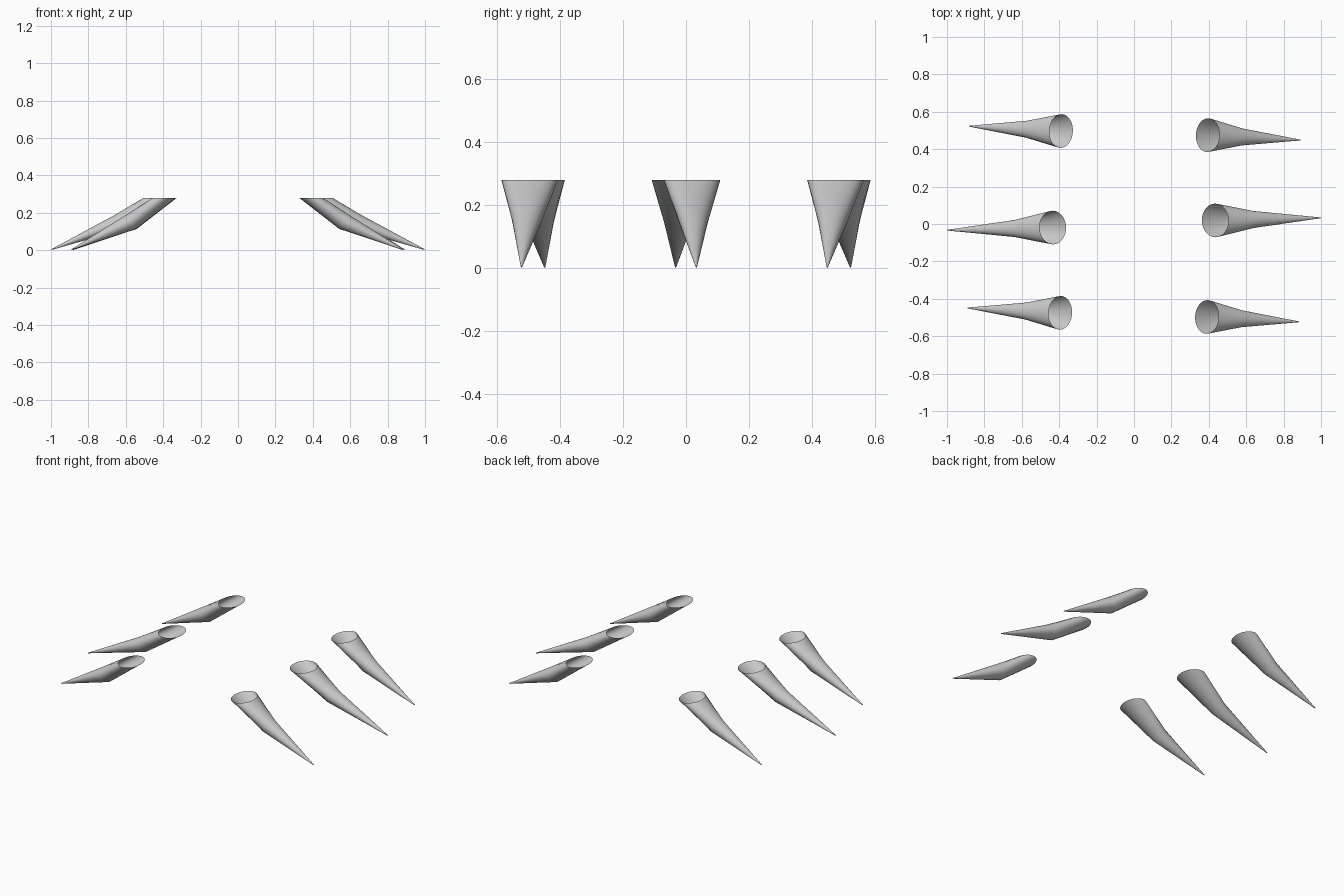
import bpy, bmesh
from math import sin, cos, pi
from mathutils import Vector

if "Cube" in bpy.data.objects:
    bpy.data.objects.remove(bpy.data.objects["Cube"])

SIDES = 32
TOP_Z, KNEE_Z, TIP_Z = 0.28, 0.15, 0.003


def make_leg(name, hip, foot, half_len, knee_reach, turn):
    """Open tapered leg: level cut at the hip, tilted ring at the knee, sharp foot."""
    hip, foot = Vector((*hip, TOP_Z)), Vector((*foot, TIP_Z))
    out = Vector((foot.x - hip.x, foot.y - hip.y, 0))
    span = out.length
    out.normalize()
    side = Vector((-out.y, out.x, 0))
    up = Vector((0, 0, 1))
    knee = hip + out * knee_reach
    knee.z = KNEE_Z
    tilt = out * 0.62 + up * 0.79
    # centre, axis towards the upper/outer edge, sideways axis
    rings = [(hip, out * half_len, side * 0.09),
             (knee, tilt * 0.046, side * 0.046),
             (foot, tilt * 0.002, side * 0.002)]
    bm = bmesh.new()
    loops = []
    for c, a, b in rings:
        loop = []
        for i in range(SIDES):
            t = 2 * pi * i / SIDES
            p = c + a * cos(t) + b * sin(t)
            if turn:                       # opposite leg: half turn about z
                p = Vector((-p.x, -p.y, p.z))
            loop.append(bm.verts.new(p))
        loops.append(loop)
    for lo, hi in zip(loops, loops[1:]):
        for i in range(SIDES):
            j = (i + 1) % SIDES
            bm.faces.new((lo[i], hi[i], hi[j], lo[j]))
    bm.faces.new(loops[-1])
    bmesh.ops.recalc_face_normals(bm, faces=bm.faces)
    mesh = bpy.data.meshes.new(name)
    bm.to_mesh(mesh)
    bm.free()
    obj = bpy.data.objects.new(name, mesh)
    bpy.context.collection.objects.link(obj)
    bpy.ops.object.select_all(action='DESELECT')
    obj.select_set(True)
    bpy.context.view_layer.objects.active = obj
    bpy.ops.object.shade_smooth_by_angle(angle=0.5)


# hip xy, foot xy, half length of the hip opening, knee distance
legs = [("front", (0.39, -0.497), (0.882, -0.523), 0.063, 0.18),
        ("middle", (0.434, 0.019), (0.998, 0.033), 0.071, 0.20),
        ("back", (0.394, 0.475), (0.89, 0.449), 0.063, 0.18)]
opposite = {"front": "back", "middle": "middle", "back": "front"}

for pos, hip, foot, half_len, reach in legs:
    make_leg(f"right_{pos}_leg", hip, foot, half_len, reach, False)
    make_leg(f"left_{opposite[pos]}_leg", hip, foot, half_len, reach, True)
